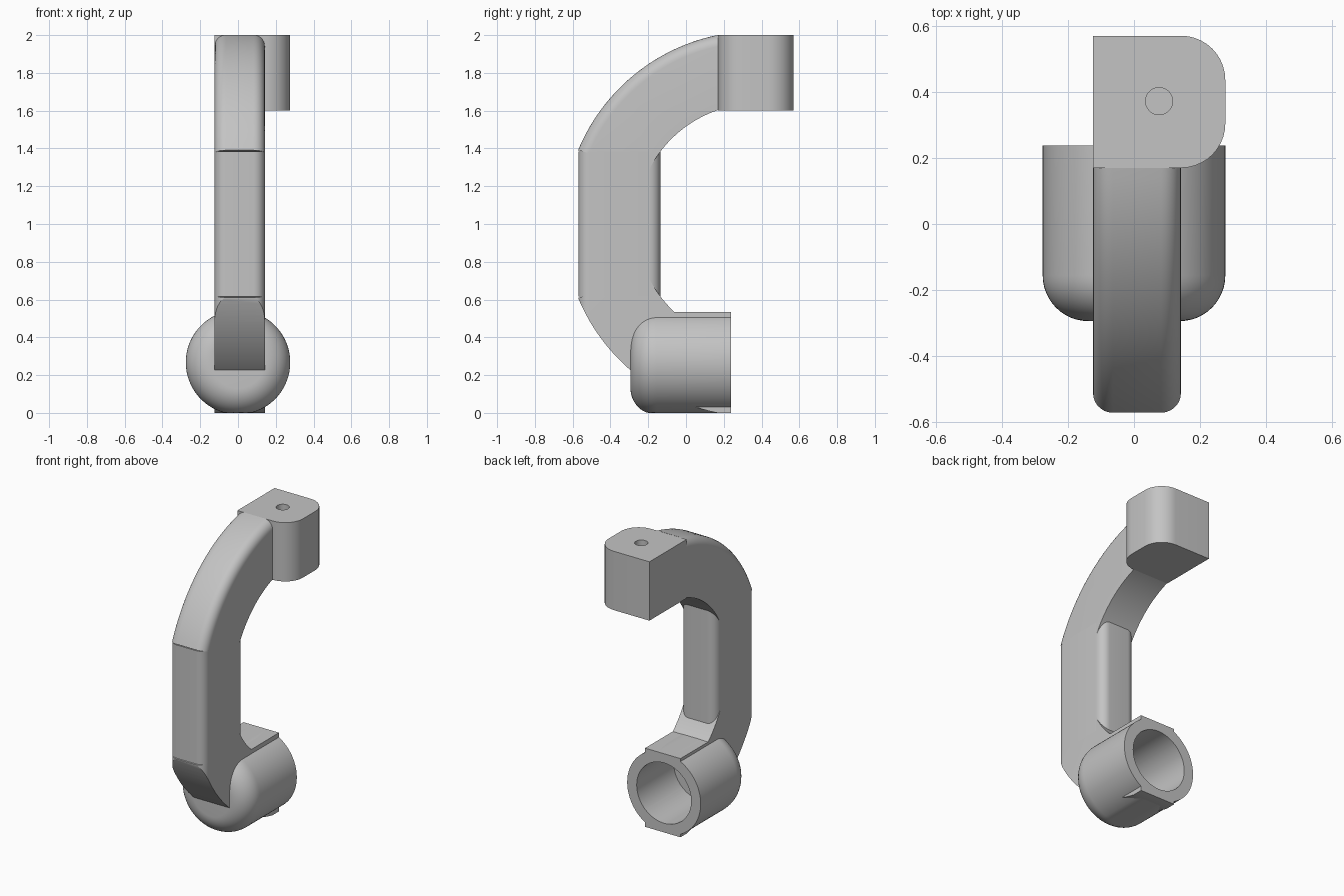
import bpy, bmesh, math
from mathutils import Matrix, Vector

if "Cube" in bpy.data.objects:
    bpy.data.objects.remove(bpy.data.objects["Cube"])

GREY = (0.55, 0.55, 0.55, 1)
grey = bpy.data.materials.new("satin grey")
grey.use_nodes = True
grey.diffuse_color = GREY
grey.node_tree.nodes["Principled BSDF"].inputs["Base Color"].default_value = GREY

LEFT, RIGHT = 0.142, -0.124          # sides of the handle
FRONT, GRIP_BACK = -0.57, -0.135     # front and back of the grip
CY, CZ = 0.372, 1.0                  # shared centre of both bow arcs
OUTER, INNER = 1.021, 0.636
BARREL_Z, BARREL_R, BORE_R = 0.2675, 0.2765, 0.205
BARREL_BACK, BORE_END = 0.237, -0.16


def arc(cx, cy, r, a0, a1, n):
    return [(cx + r * math.cos(a0 + (a1 - a0) * i / n),
             cy + r * math.sin(a0 + (a1 - a0) * i / n)) for i in range(n + 1)]


def bow(r, start, end, n=28):
    """Arc about the bow centre, between the directions of two (y, z) points."""
    a, b = (math.atan2(z - CZ, y - CY) % math.tau for y, z in (start, end))
    return arc(CY, CZ, r, a, b, n)


def rounded_rect(x0, x1, y0, y1, radii, n=10):
    """Outline with one radius per corner, counter-clockwise from low x, low y."""
    pts = []
    corners = ((x0, y0, 1, 1), (x1, y0, -1, 1), (x1, y1, -1, -1), (x0, y1, 1, -1))
    for k, ((x, y, sx, sy), r) in enumerate(zip(corners, radii)):
        if r:
            a = math.pi + k * math.pi / 2
            pts += arc(x + sx * r, y + sy * r, r, a, a + math.pi / 2, n)
        else:
            pts.append((x, y))
    return pts


def finish(name, bm):
    bmesh.ops.recalc_face_normals(bm, faces=bm.faces)
    me = bpy.data.meshes.new(name)
    bm.to_mesh(me)
    bm.free()
    me.materials.append(grey)
    ob = bpy.data.objects.new(name, me)
    bpy.context.collection.objects.link(ob)
    return ob


def prism(pts, lo, hi, axis):
    """Extrude an outline: (x, y) points along Z or (y, z) points along X."""
    bm = bmesh.new()
    place = (lambda p: (lo, *p)) if axis == "X" else (lambda p: (*p, lo))
    face = bm.faces.new([bm.verts.new(place(p)) for p in pts])
    new = bmesh.ops.extrude_face_region(bm, geom=[face])["geom"]
    shift = Vector((hi - lo, 0, 0) if axis == "X" else (0, 0, hi - lo))
    bmesh.ops.translate(bm, vec=shift, verts=[v for v in new if isinstance(v, bmesh.types.BMVert)])
    return bm


def cylinder_cutter(name, r, length, matrix):
    bm = bmesh.new()
    bmesh.ops.create_cone(bm, cap_ends=True, segments=64, radius1=r, radius2=r,
                          depth=length, matrix=matrix)
    ob = finish(name, bm)
    ob.hide_render = True
    return ob


def smooth(ob, *cuts):
    """Apply boolean cuts, remove the cutters, and shade smooth by angle."""
    bpy.ops.object.select_all(action="DESELECT")
    ob.select_set(True)
    bpy.context.view_layer.objects.active = ob
    for operation, cutter in cuts:
        mod = ob.modifiers.new("cut", "BOOLEAN")
        mod.operation, mod.object, mod.solver = operation, cutter, "EXACT"
        bpy.ops.object.modifier_apply(modifier=mod.name)
        bpy.data.objects.remove(cutter)
    bpy.ops.object.shade_smooth_by_angle(angle=math.radians(25))


# Straight grip with rounded upright edges
smooth(finish("grip", prism(rounded_rect(RIGHT, LEFT, FRONT, GRIP_BACK, [0.06] * 4), 0.615, 1.385, "Z")))

# Upper bow, rounded along its outer edges only
outline = bow(OUTER, (FRONT, 1.39), (0.17, 2.0)) + bow(INNER, (0.17, 1.6), (-0.2, 1.29))
bm = prism(outline, RIGHT, LEFT, "X")
on_arc = lambda v: abs(math.hypot(v.co.y - CY, v.co.z - CZ) - OUTER) < 0.001
edges = [e for e in bm.edges if all(map(on_arc, e.verts))
         and abs(e.verts[0].co.x - e.verts[1].co.x) < 0.001]
bmesh.ops.recalc_face_normals(bm, faces=bm.faces)
bmesh.ops.bevel(bm, geom=edges, offset=0.06, segments=7, profile=0.5, affect="EDGES")
smooth(finish("upper_bow", bm))

# Lower bow: cut from the rounded column, then bored out with the barrel
block_top = 2 * BARREL_Z
outline = (bow(OUTER, (FRONT, 0.61), (0.168, 0.0))
           + [(BARREL_BACK, 0), (BARREL_BACK, block_top)]
           + bow(INNER, (-0.06, block_top), (-0.2, 0.71)))
lower = finish("lower_bow", prism(outline, -0.3, 0.3, "X"))
column = finish("column_cutter", prism(rounded_rect(RIGHT, LEFT, FRONT, 0.5, (0.06, 0.06, 0, 0)), -0.5, 1.5, "Z"))
column.hide_render = True
bore = cylinder_cutter("bore_cutter", BORE_R, 0.8, Matrix.Translation((0, BORE_END + 0.4, BARREL_Z))
                       @ Matrix.Rotation(math.pi / 2, 4, "X"))
smooth(lower, ("INTERSECT", column), ("DIFFERENCE", bore))

# Barrel: turned cup with a rounded closed front and flats above and below
fillet = 0.138
nose = -0.294
profile = ([(0, nose)] + arc(BARREL_R - fillet, nose + fillet, fillet, -math.pi / 2, 0, 12)
           + [(BARREL_R, BARREL_BACK), (BORE_R, BARREL_BACK), (BORE_R, BORE_END), (0, BORE_END)])
bm = bmesh.new()
ring = [bm.verts.new((r, y, 0)) for r, y in profile]
line = [bm.edges.new(pair) for pair in zip(ring, ring[1:])]
bmesh.ops.spin(bm, geom=ring + line, cent=(0, 0, 0), axis=(0, 1, 0), angle=math.tau, steps=72)
bmesh.ops.remove_doubles(bm, verts=bm.verts, dist=0.0001)
for v in bm.verts:
    v.co.z = BARREL_Z + max(-BARREL_Z, min(BARREL_Z, v.co.z))
smooth(finish("barrel", bm))

# Mounting block with two rounded corners and a blind screw hole
block = finish("mounting_block", prism(rounded_rect(RIGHT, 0.2765, 0.17, 0.57, (0, 0.134, 0.134, 0)), 1.6, 2.0, "Z"))
screw = cylinder_cutter("screw_cutter", 0.041, 0.4, Matrix.Translation((0.076, CY, 2.0)))
smooth(block, ("DIFFERENCE", screw))
